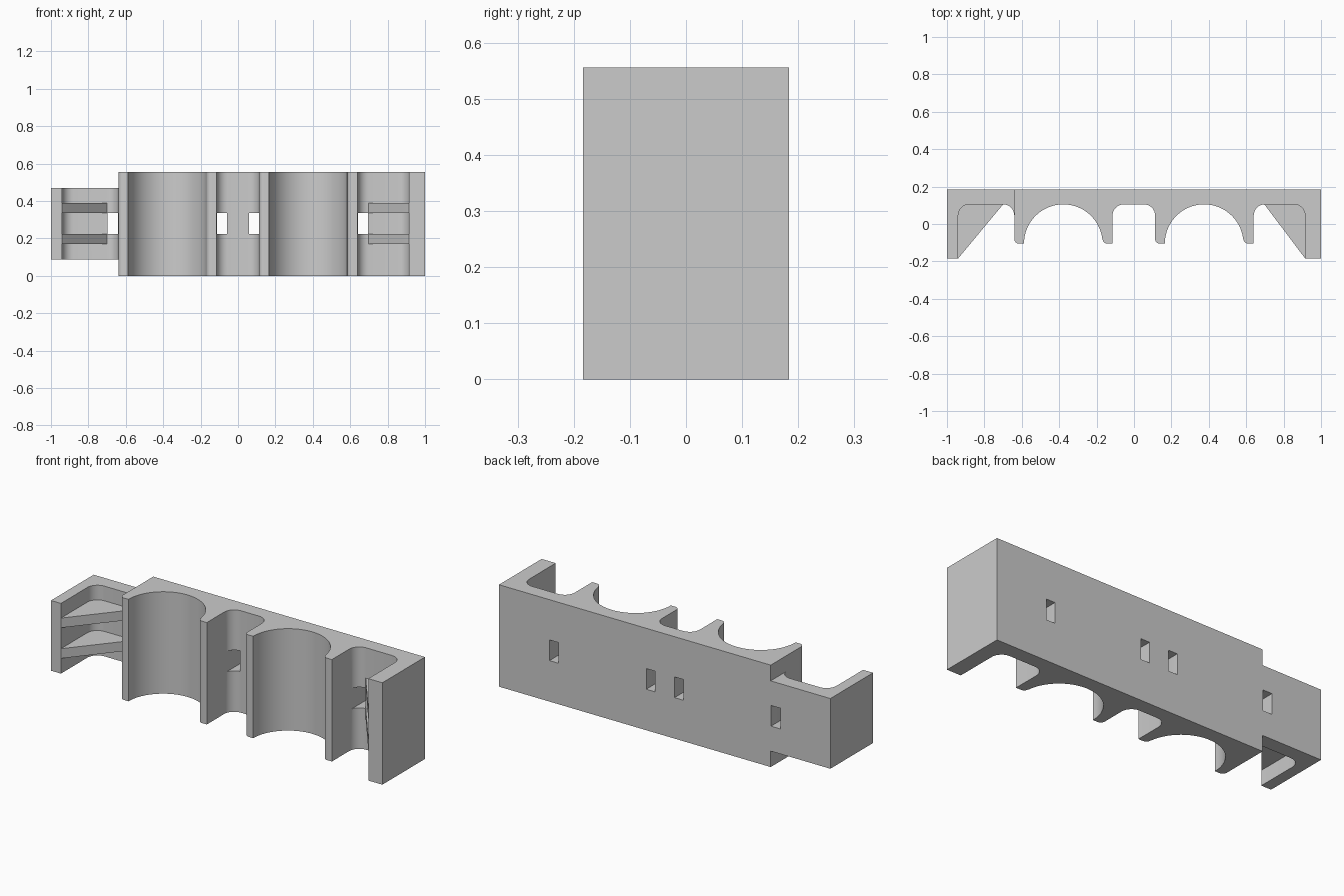
import bpy, bmesh, math

if "Cube" in bpy.data.objects:
    bpy.data.objects.remove(bpy.data.objects["Cube"])

BACK, FRONT, FLOOR, TIP = 0.184, -0.184, 0.105, -0.105
TOP = 0.556
FIL = 0.06   # pocket corner radius
NOSE = 0.025  # rounded fin corner radius

grey = bpy.data.materials.new("grey_plastic")
grey.diffuse_color = (0.6, 0.6, 0.6, 1)
grey.use_nodes = True
grey.node_tree.nodes["Principled BSDF"].inputs["Base Color"].default_value = grey.diffuse_color


def arc(cx, cy, r, a0, a1, n=8):
    angles = [math.radians(a0 + (a1 - a0) * i / n) for i in range(n + 1)]
    return [(cx + r * math.cos(a), cy + r * math.sin(a)) for a in angles]


def prism(name, outline, z0, z1):
    """Extrude a plan outline from z0 to z1."""
    bm = bmesh.new()
    face = bm.faces.new([bm.verts.new((x, y, z0)) for x, y in outline])
    out = bmesh.ops.extrude_face_region(bm, geom=[face])
    verts = [v for v in out["geom"] if isinstance(v, bmesh.types.BMVert)]
    bmesh.ops.translate(bm, verts=verts, vec=(0, 0, z1 - z0))
    bmesh.ops.recalc_face_normals(bm, faces=bm.faces)
    mesh = bpy.data.meshes.new(name)
    bm.to_mesh(mesh)
    bm.free()
    mesh.materials.append(grey)
    ob = bpy.data.objects.new(name, mesh)
    bpy.context.collection.objects.link(ob)
    return ob


def combine(target, tool, operation):
    """Apply a boolean and discard the tool."""
    mod = target.modifiers.new("combine", "BOOLEAN")
    mod.operation, mod.solver, mod.object = operation, "EXACT", tool
    bpy.context.view_layer.objects.active = target
    bpy.ops.object.modifier_apply(modifier=mod.name)
    bpy.data.objects.remove(tool, do_unlink=True)


def pocket(x0, x1):
    """Flat-bottomed recess with two filleted corners."""
    return (arc(x0 + FIL, FLOOR - FIL, FIL, 180, 90)
            + arc(x1 - FIL, FLOOR - FIL, FIL, 90, 0))


def nose(x):
    """Rounded left corner of a fin tip."""
    return arc(x + NOSE, TIP + NOSE, NOSE, 180, 270, 6)


def cradle(cx, r=0.21):
    """Half-round recess, ending in the rounded corner of the next fin."""
    stop = math.degrees(math.asin(NOSE / r))
    return arc(cx, TIP, r, 180, stop, 48) + nose(cx + r)


# Main body: two cradles, fins, pockets and the right end wall
body_outline = ([(-0.64, BACK)] + nose(-0.64) + cradle(-0.378)
                + [(-0.115, TIP)] + pocket(-0.115, 0.113) + nose(0.113)
                + cradle(0.375)
                + [(0.64, TIP)] + pocket(0.64, 0.915)
                + [(0.915, FRONT), (1, FRONT), (1, BACK)])
body = prism("cradle_bracket", body_outline, 0, TOP)

# Lower left end with its own wall
end_outline = ([(-1, BACK), (-1, FRONT), (-0.94, FRONT)] + pocket(-0.94, -0.64)
               + [(-0.60, FLOOR - FIL), (-0.60, BACK)])
combine(body, prism("left_end", end_outline, 0.087, 0.47), "UNION")

# Triangular gusset ribs in both end pockets
for wall, foot, deep in ((-0.94, -0.70, -0.97), (0.915, 0.697, 0.96)):
    for z0, z1 in ((0.17, 0.223), (0.337, 0.39)):
        rib = [(wall, FRONT), (foot, FLOOR), (foot, 0.14), (deep, 0.14), (deep, -0.15)]
        combine(body, prism("rib", rib, z0, z1), "UNION")

# Rectangular slots through the back plate
for x0, x1 in ((-0.698, -0.642), (-0.113, -0.06), (0.058, 0.111), (0.642, 0.695)):
    slot = [(x0, 0.02), (x1, 0.02), (x1, 0.3), (x0, 0.3)]
    combine(body, prism("slot_cutter", slot, 0.2235, 0.3365), "DIFFERENCE")

# Smooth the curved walls, keep hard edges
bpy.ops.object.select_all(action="DESELECT")
body.select_set(True)
bpy.context.view_layer.objects.active = body
bpy.ops.object.shade_smooth_by_angle(angle=math.radians(30))
